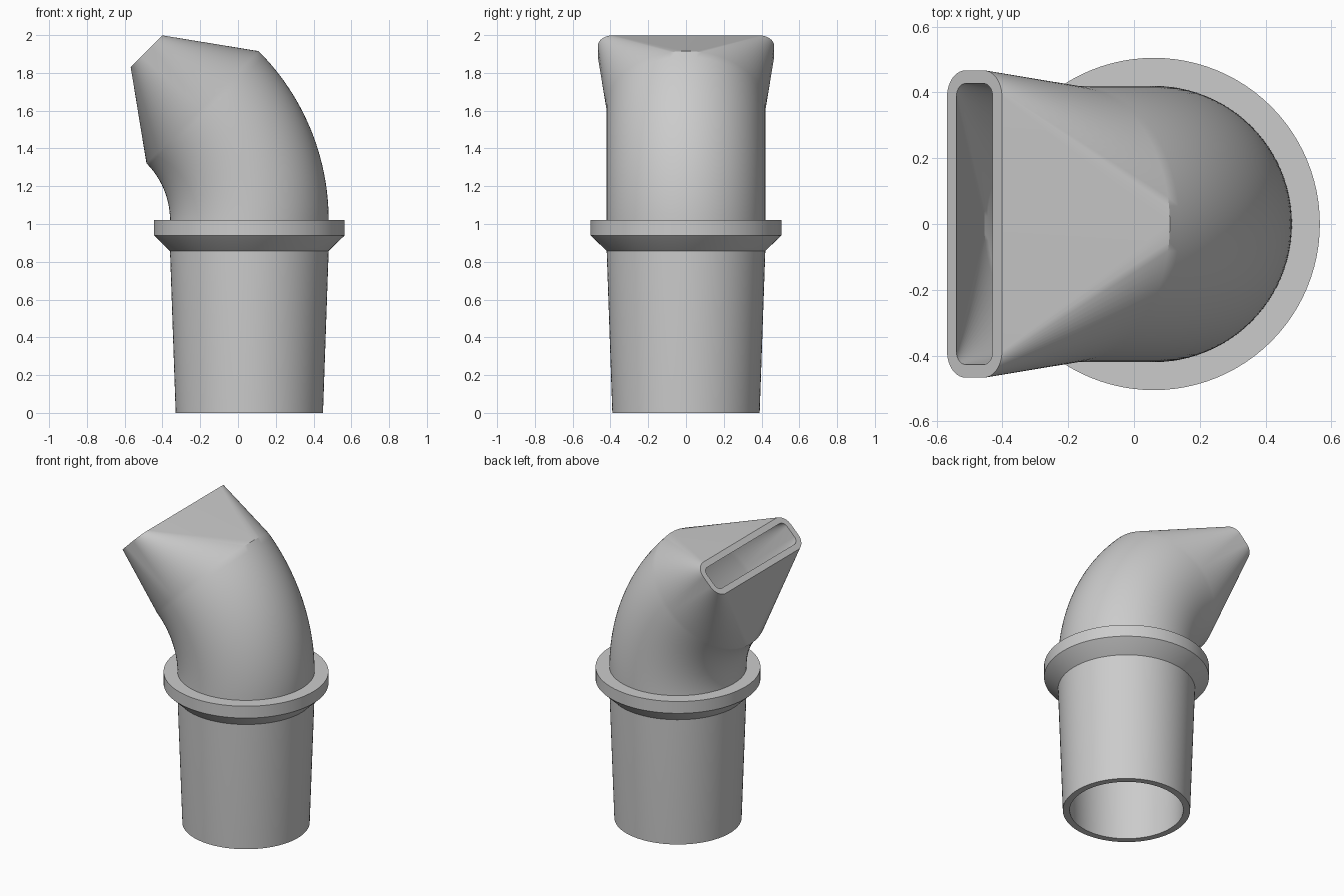
import bpy, bmesh
from math import sin, cos, pi, radians
from mathutils import Vector

cube = bpy.data.objects.get("Cube")
if cube:
    bpy.data.objects.remove(cube, do_unlink=True)

SEG = 24            # steps per quarter turn
AXIS_X = 0.06       # axis of the straight pipe
BEND_Z = 1.02       # height where the bend starts
BEND_X = -0.786     # centre of the bend
BEND_R = AXIS_X - BEND_X
WALL = 0.042

grey = bpy.data.materials.new("plain_grey")
grey.use_nodes = True
colour = (0.6, 0.6, 0.6, 1)
grey.diffuse_color = colour
grey.node_tree.nodes["Principled BSDF"].inputs["Base Color"].default_value = colour


def ring(centre, u, radius, half_u=0.0, half_v=0.0):
    """Rounded rectangle (a circle when the halves are 0); u lies in the xz plane."""
    points = []
    for quarter in range(4):
        su = 1 if quarter in (0, 3) else -1
        sv = 1 if quarter < 2 else -1
        for i in range(SEG + 1):
            t = (quarter + i / SEG) * pi / 2
            points.append(centre + u * (su * half_u + radius * cos(t))
                          + Vector((0, sv * half_v + radius * sin(t), 0)))
    return points


def upright(radius, z):
    return ring(Vector((AXIS_X, 0, z)), Vector((1, 0, 0)), radius)


def bend(radius, steps=24):
    rings = []
    for i in range(steps + 1):
        a = radians(45) * i / steps
        u = Vector((cos(a), 0, sin(a)))
        rings.append(ring(Vector((BEND_X, 0, BEND_Z)) + u * BEND_R, u, radius))
    return rings


def slot(corner, inset):
    """Flattened mouth at the end of the bend."""
    u = Vector((1, 0, 1)).normalized()
    along = Vector((-1, 0, 1)).normalized()
    centre = Vector((BEND_X, 0, BEND_Z)) + u * BEND_R + along * 0.42
    return ring(centre, u, corner, 0.118 - inset - corner, 0.467 - inset - corner)


def closed_loft(name, rings):
    """Skin the rings in order and join the last one to the first."""
    bm = bmesh.new()
    rows = [[bm.verts.new(p) for p in r] for r in rings]
    n = len(rows[0])
    for k, low in enumerate(rows):
        high = rows[(k + 1) % len(rows)]
        for i in range(n):
            j = (i + 1) % n
            bm.faces.new((low[i], low[j], high[j], high[i]))
    bmesh.ops.remove_doubles(bm, verts=bm.verts, dist=0.0001)
    bmesh.ops.recalc_face_normals(bm, faces=bm.faces)
    mesh = bpy.data.meshes.new(name)
    bm.to_mesh(mesh)
    bm.free()
    mesh.materials.append(grey)
    obj = bpy.data.objects.new(name, mesh)
    bpy.context.collection.objects.link(obj)
    bpy.ops.object.select_all(action='DESELECT')
    obj.select_set(True)
    bpy.context.view_layer.objects.active = obj
    bpy.ops.object.shade_smooth_by_angle(angle=radians(30))
    return obj


# Hollow pipe: tapered socket, bend and flattened mouth, then back down inside
outside = [upright(0.39, 0), upright(0.42, 0.86)] + bend(0.42) + [slot(0.08, 0)]
inside = [upright(0.39 - WALL, 0), upright(0.42 - WALL, 0.86)] + bend(0.42 - WALL) + [slot(0.04, 0.04)]
closed_loft("bent_pipe", outside + inside[::-1])

# Collar with a sloped underside
closed_loft("collar", [upright(0.41, 0.85), upright(0.42, 0.857), upright(0.505, 0.94),
                       upright(0.505, 1.02), upright(0.41, 1.02)])
